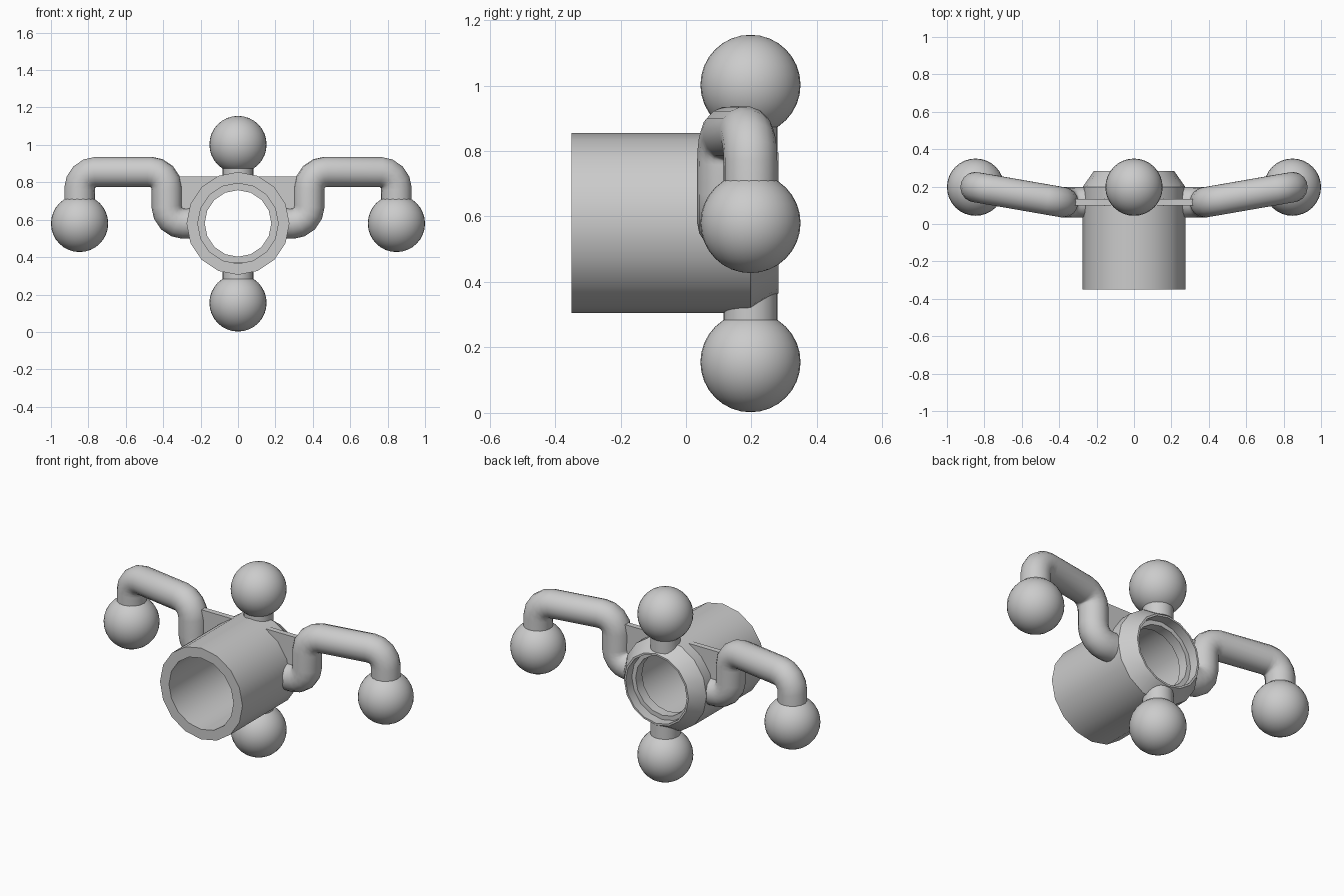
import bpy, bmesh
from math import sin, cos, pi, radians
from mathutils import Vector

if "Cube" in bpy.data.objects:
    bpy.data.objects.remove(bpy.data.objects["Cube"])

CZ = 0.58          # height of the tube axis
BALL = 0.153       # knob radius
ROD = 0.082        # arm and stem radius


def finish(ob, angle=35, mirror=False):
    if mirror:
        ob.modifiers.new("mirror", 'MIRROR')
    bpy.ops.object.select_all(action='DESELECT')
    ob.select_set(True)
    bpy.context.view_layer.objects.active = ob
    bpy.ops.object.shade_smooth_by_angle(angle=radians(angle))
    return ob


def mesh_object(name, bm):
    bmesh.ops.recalc_face_normals(bm, faces=bm.faces)
    me = bpy.data.meshes.new(name)
    bm.to_mesh(me)
    bm.free()
    ob = bpy.data.objects.new(name, me)
    bpy.context.collection.objects.link(ob)
    return ob


def lathe_y(name, profile, sides):
    """Closed (radius, y) profile turned about the tube axis."""
    bm = bmesh.new()
    rings = []
    for i in range(sides):
        a = 2 * pi * i / sides
        rings.append([bm.verts.new((r * sin(a), y, CZ + r * cos(a))) for r, y in profile])
    n = len(profile)
    for i in range(sides):
        p, q = rings[i], rings[(i + 1) % sides]
        for j in range(n):
            k = (j + 1) % n
            bm.faces.new((p[j], p[k], q[k], q[j]))
    return finish(mesh_object(name, bm), 30)


def knob(name, loc, mirror=False):
    bm = bmesh.new()
    bmesh.ops.create_uvsphere(bm, u_segments=32, v_segments=16, radius=BALL)
    bmesh.ops.translate(bm, verts=bm.verts, vec=loc)
    return finish(mesh_object(name, bm), 35, mirror)


def stem(name, z0, z1):
    bpy.ops.mesh.primitive_cylinder_add(vertices=24, radius=ROD, depth=z1 - z0,
                                        location=(0, 0.197, (z0 + z1) / 2))
    bpy.context.object.name = name
    return finish(bpy.context.object)


def rounded_path(points, radius, steps=4):
    """Replace each right-angled corner of a path with a short arc."""
    pts = [Vector(p) for p in points]
    out = [pts[0]]
    for a, b, c in zip(pts, pts[1:], pts[2:]):
        u, v = (a - b).normalized() * radius, (c - b).normalized() * radius
        for i in range(steps + 1):
            t = i / steps * pi / 2
            out.append(b + u * (1 - sin(t)) + v * (1 - cos(t)))
    return out + [pts[-1]]


def pipe(name, path):
    cu = bpy.data.curves.new(name, 'CURVE')
    cu.dimensions = '3D'
    cu.bevel_depth = ROD
    cu.bevel_resolution = 6
    cu.use_fill_caps = True
    sp = cu.splines.new('POLY')
    sp.points.add(len(path) - 1)
    for p, co in zip(sp.points, path):
        p.co = (*co, 1)
    ob = bpy.data.objects.new(name, cu)
    bpy.context.collection.objects.link(ob)
    bpy.ops.object.select_all(action='DESELECT')
    ob.select_set(True)
    bpy.context.view_layer.objects.active = ob
    bpy.ops.object.convert(target='MESH')
    return finish(bpy.context.object, 40, True)


# Hollow tube with tapered rear end and an inner lip
lathe_y("tube_body", [(0.215, -0.35), (0.275, -0.35), (0.275, 0.197), (0.215, 0.283),
                      (0.204, 0.283), (0.204, 0.225), (0.178, 0.225), (0.178, 0.165),
                      (0.215, 0.165)], 16)

# Upper and lower knobs on short stems
knob("top_knob", (0, 0.197, 1.002))
stem("top_stem", 0.80, 0.92)
knob("bottom_knob", (0, 0.197, 0.155))
stem("bottom_stem", 0.24, 0.37)

# Bent side arms and their hanging knobs
pipe("side_arms", rounded_path([(0.24, 0.116, CZ), (0.38, 0.116, CZ), (0.38, 0.116, 0.855),
                                (0.847, 0.197, 0.855), (0.847, 0.197, CZ)], 0.09))
knob("side_knobs", (0.847, 0.197, CZ), True)

# Thin gusset plates between tube and arms
bm = bmesh.new()
outline = [(0.25, CZ), (0.36, CZ), (0.36, 0.83)]
outline += [(0.25 * sin(radians(a)), CZ + 0.25 * cos(radians(a))) for a in range(0, 90, 15)]
face = bm.faces.new([bm.verts.new((x, 0.1, z)) for x, z in outline])
ext = bmesh.ops.extrude_face_region(bm, geom=[face])
bmesh.ops.translate(bm, vec=(0, 0.033, 0),
                    verts=[v for v in ext['geom'] if isinstance(v, bmesh.types.BMVert)])
finish(mesh_object("gusset_plates", bm), 30, True)
